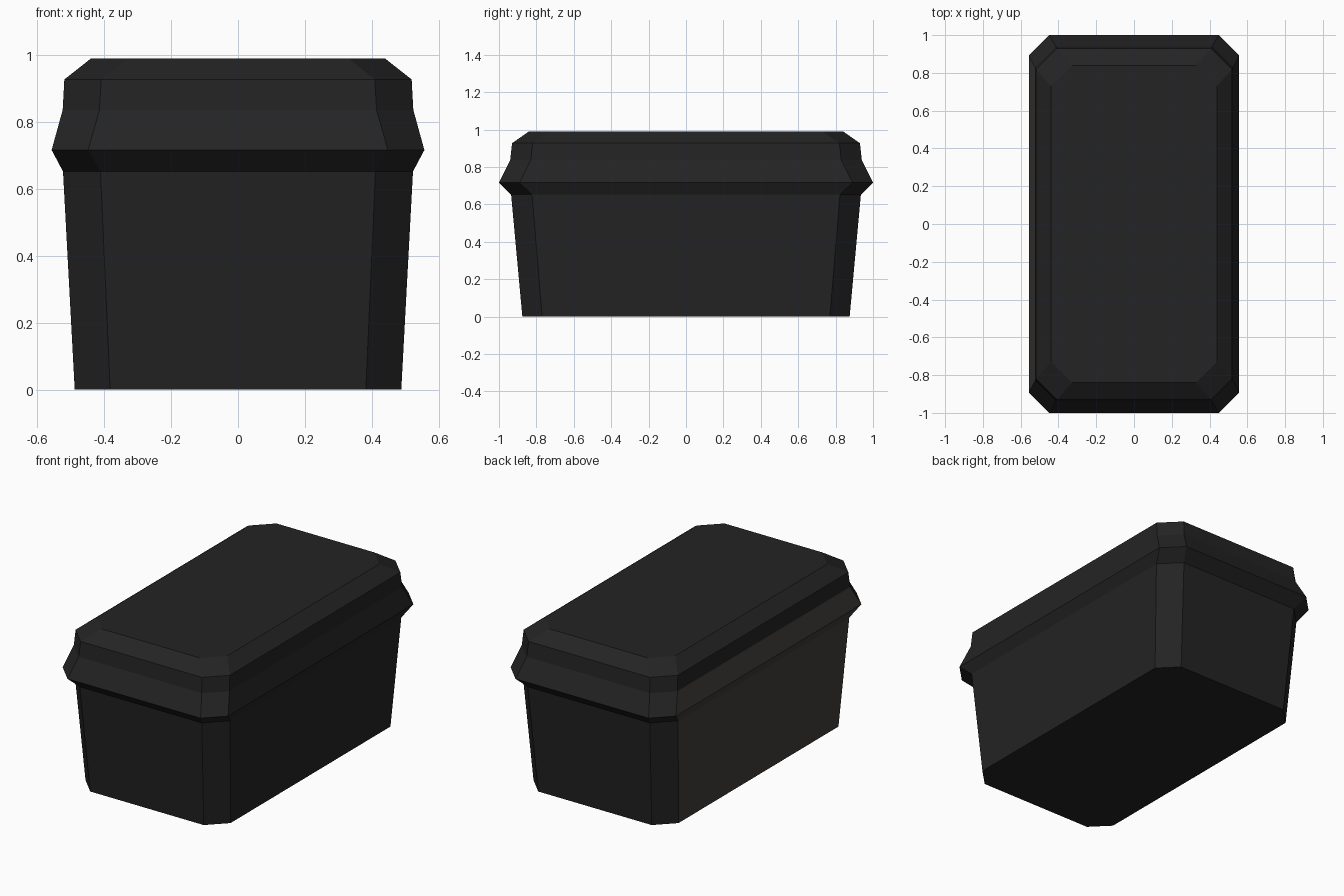
import bpy
import bmesh

cube = bpy.data.objects.get("Cube")
if cube:
    bpy.data.objects.remove(cube, do_unlink=True)


def make_material(name, colour):
    mat = bpy.data.materials.new(name)
    mat.use_nodes = True
    mat.diffuse_color = colour
    shader = mat.node_tree.nodes["Principled BSDF"]
    shader.inputs["Base Color"].default_value = colour
    shader.inputs["Roughness"].default_value = 0.8
    return mat


charcoal = make_material("charcoal", (0.017, 0.017, 0.017, 1))
warm_grey = make_material("warm_grey", (0.05, 0.045, 0.041, 1))


def octagon(bm, z, hx, hy, cut):
    """Ring of verts: a rectangle with clipped corners."""
    ix, iy = hx - cut, hy - cut
    outline = [(hx, -iy), (hx, iy), (ix, hy), (-ix, hy),
               (-hx, iy), (-hx, -iy), (-ix, -hy), (ix, -hy)]
    return [bm.verts.new((x, y, z)) for x, y in outline]


def loft(name, levels, cap_bottom=False, cap_top=False, warm_below=1.0):
    """Stack clipped rectangles; the long -x side is warm below a height."""
    bm = bmesh.new()
    rings = [octagon(bm, *level) for level in levels]
    for low, high in zip(rings, rings[1:]):
        for i in range(len(low)):
            j = (i + 1) % len(low)
            bm.faces.new((low[i], low[j], high[j], high[i]))
    if cap_bottom:
        bm.faces.new(rings[0][::-1])
    if cap_top:
        bm.faces.new(rings[-1])
    bm.normal_update()
    for face in bm.faces:
        if face.normal.x < -0.8 and face.calc_center_median().z < warm_below:
            face.material_index = 1
    mesh = bpy.data.meshes.new(name)
    bm.to_mesh(mesh)
    bm.free()
    mesh.materials.append(charcoal)
    mesh.materials.append(warm_grey)
    obj = bpy.data.objects.new(name, mesh)
    bpy.context.collection.objects.link(obj)
    return obj


# Tapered container
rim = (0.652, 0.523, 0.935, 0.112)
loft("box_body", [(0, 0.488, 0.875, 0.106), rim], cap_bottom=True)

# Flared lid with bevelled top
loft("box_lid", [rim,
                 (0.716, 0.557, 1.0, 0.109),
                 (0.836, 0.524, 0.94, 0.11),
                 (0.927, 0.519, 0.93, 0.11),
                 (0.99, 0.439, 0.84, 0.11)],
     cap_top=True, warm_below=0.83)
